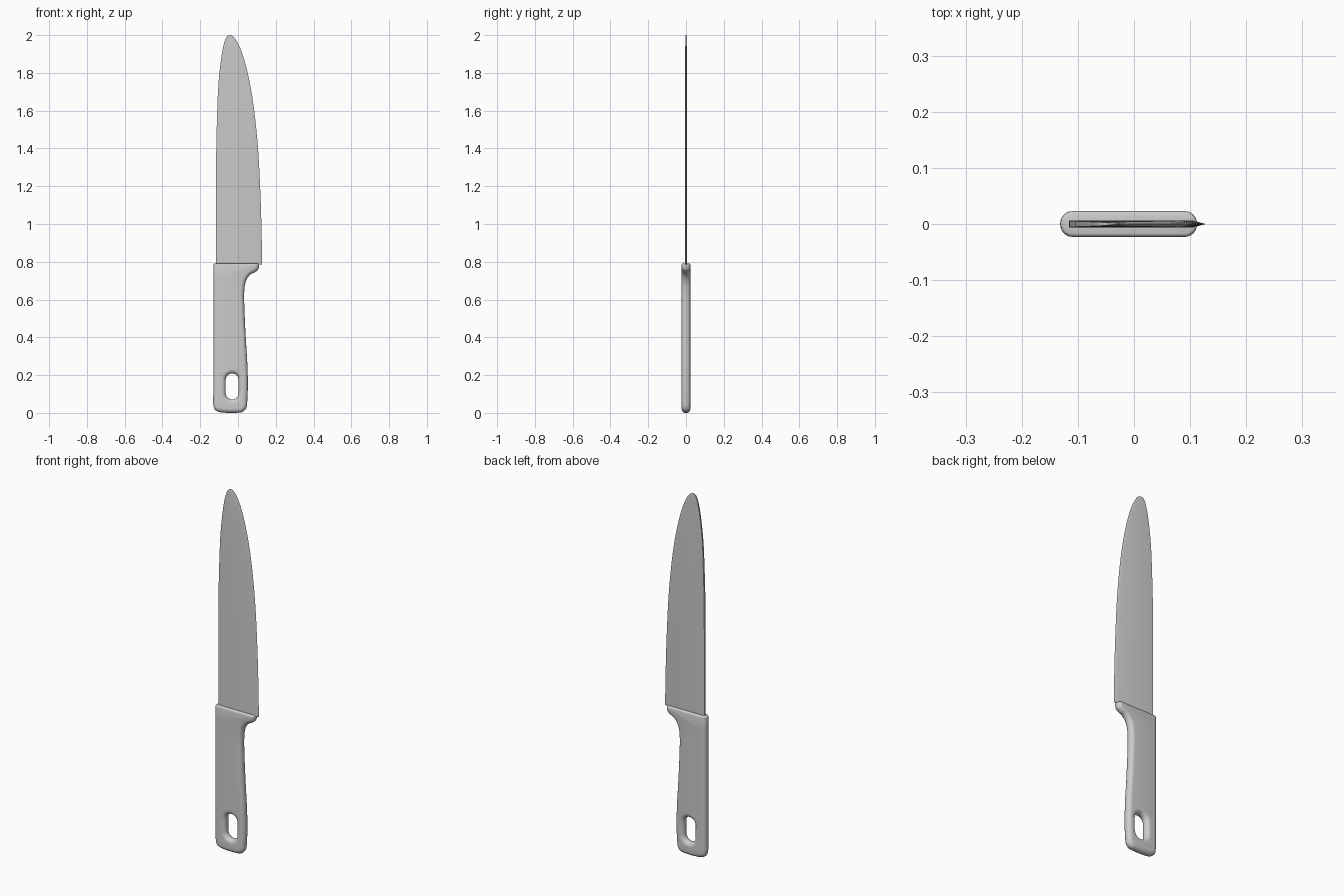
import bpy, bmesh, math
from mathutils import Matrix

if "Cube" in bpy.data.objects:
    bpy.data.objects.remove(bpy.data.objects["Cube"])


def finish(name, bm):
    bmesh.ops.recalc_face_normals(bm, faces=bm.faces[:])
    me = bpy.data.meshes.new(name)
    bm.to_mesh(me)
    bm.free()
    ob = bpy.data.objects.new(name, me)
    bpy.context.collection.objects.link(ob)
    bpy.ops.object.select_all(action='DESELECT')
    ob.select_set(True)
    bpy.context.view_layer.objects.active = ob
    bpy.ops.object.shade_smooth_by_angle(angle=math.radians(30))
    return ob


def catmull(pts, n):
    # smooth resampling of a list of equal-length tuples
    out = []
    for i in range(len(pts) - 1):
        a, b, c, d = (pts[max(i - 1, 0)], pts[i], pts[i + 1],
                      pts[min(i + 2, len(pts) - 1)])
        for k in range(n):
            t = k / n
            out.append([0.5 * (2 * q + (r - p) * t + (2 * p - 5 * q + 4 * r - s) * t * t
                               + (3 * q - p - 3 * r + s) * t ** 3)
                        for p, q, r, s in zip(a, b, c, d)])
    out.append(list(pts[-1]))
    return out


def add_spline(cu, pts):
    sp = cu.splines.new('POLY')
    sp.points.add(len(pts) - 1)
    for p, (x, z) in zip(sp.points, pts):
        p.co = (x, z, 0, 1)
    sp.use_cyclic_u = True


# Handle: rounded outline with a hanging hole
TOP, ROUND = 0.784, 0.022
outline = catmull([(-0.131, 0.85), (-0.131, 0.45), (-0.131, 0.1), (-0.131, 0.05),
                   (-0.124, 0.02), (-0.1, 0.005), (-0.05, 0.0), (0.0, 0.001),
                   (0.025, 0.006), (0.043, 0.025), (0.049, 0.06), (0.052, 0.14),
                   (0.05, 0.25), (0.041, 0.4), (0.034, 0.55), (0.033, 0.64),
                   (0.041, 0.695), (0.063, 0.73), (0.09, 0.745), (0.106, 0.759),
                   (0.112, 0.78), (0.112, 0.81), (0.112, 0.85)], 5)
hole = [(-0.031 + 0.034 * math.cos(a), zc + 0.034 * math.sin(a))
        for zc, start in ((0.175, 0), (0.105, math.pi))
        for a in [start + math.pi * k / 12 for k in range(13)]]
cu = bpy.data.curves.new("handle_profile", 'CURVE')
cu.dimensions = '2D'
cu.fill_mode = 'BOTH'
cu.extrude = 0.001
cu.bevel_depth = ROUND
cu.bevel_resolution = 5
cu.offset = -ROUND
add_spline(cu, outline)
add_spline(cu, hole)
helper = bpy.data.objects.new("handle_profile", cu)
helper.hide_render = True
bpy.context.collection.objects.link(helper)
bpy.context.view_layer.update()
mesh = bpy.data.meshes.new_from_object(
    helper.evaluated_get(bpy.context.evaluated_depsgraph_get()))
bpy.data.objects.remove(helper)

bm = bmesh.new()
bm.from_mesh(mesh)
bpy.data.meshes.remove(mesh)
bm.transform(Matrix.Rotation(math.pi / 2, 4, 'X'))
bmesh.ops.remove_doubles(bm, verts=bm.verts[:], dist=1e-5)

# Handle top: trimmed flat, then softly rounded over
cut = bmesh.ops.bisect_plane(bm, geom=bm.verts[:] + bm.edges[:] + bm.faces[:],
                             plane_co=(0, 0, TOP), plane_no=(0, 0, 1), clear_outer=True)
rim = [e for e in cut['geom_cut'] if isinstance(e, bmesh.types.BMEdge)]
cap = bmesh.ops.contextual_create(bm, geom=rim)['faces']
bmesh.ops.recalc_face_normals(bm, faces=bm.faces[:])
for inset, rise in ((0.001, 0.0035), (0.0025, 0.0025), (0.003, 0.001)):
    bmesh.ops.inset_region(bm, faces=cap, thickness=inset, depth=rise,
                           use_even_offset=True)
finish("handle", bm)

# Blade: stations of height, spine, edge, half thickness
stations = catmull([(0.785, -0.116, 0.128, 0.006), (1.0, -0.116, 0.124, 0.006),
                    (1.2, -0.116, 0.117, 0.006), (1.4, -0.115, 0.106, 0.006),
                    (1.6, -0.110, 0.086, 0.0055), (1.75, -0.103, 0.062, 0.005),
                    (1.87, -0.090, 0.033, 0.0045), (1.94, -0.078, 0.008, 0.004),
                    (1.98, -0.066, -0.014, 0.0035), (1.995, -0.056, -0.029, 0.003),
                    (2.0, -0.046, -0.042, 0.002)], 5)
bm = bmesh.new()
rings = []
for z, spine, edge, t in stations:
    grind = edge - min(0.022, 0.4 * (edge - spine))
    section = [(spine, -t), (grind, -t), (edge, 0), (grind, t), (spine, t)]
    rings.append([bm.verts.new((x, y, z)) for x, y in section])
for lo, hi in zip(rings, rings[1:]):
    for i in range(5):
        j = (i + 1) % 5
        bm.faces.new((lo[i], lo[j], hi[j], hi[i]))
bm.faces.new(rings[0])
bm.faces.new(rings[-1])
finish("blade", bm)
